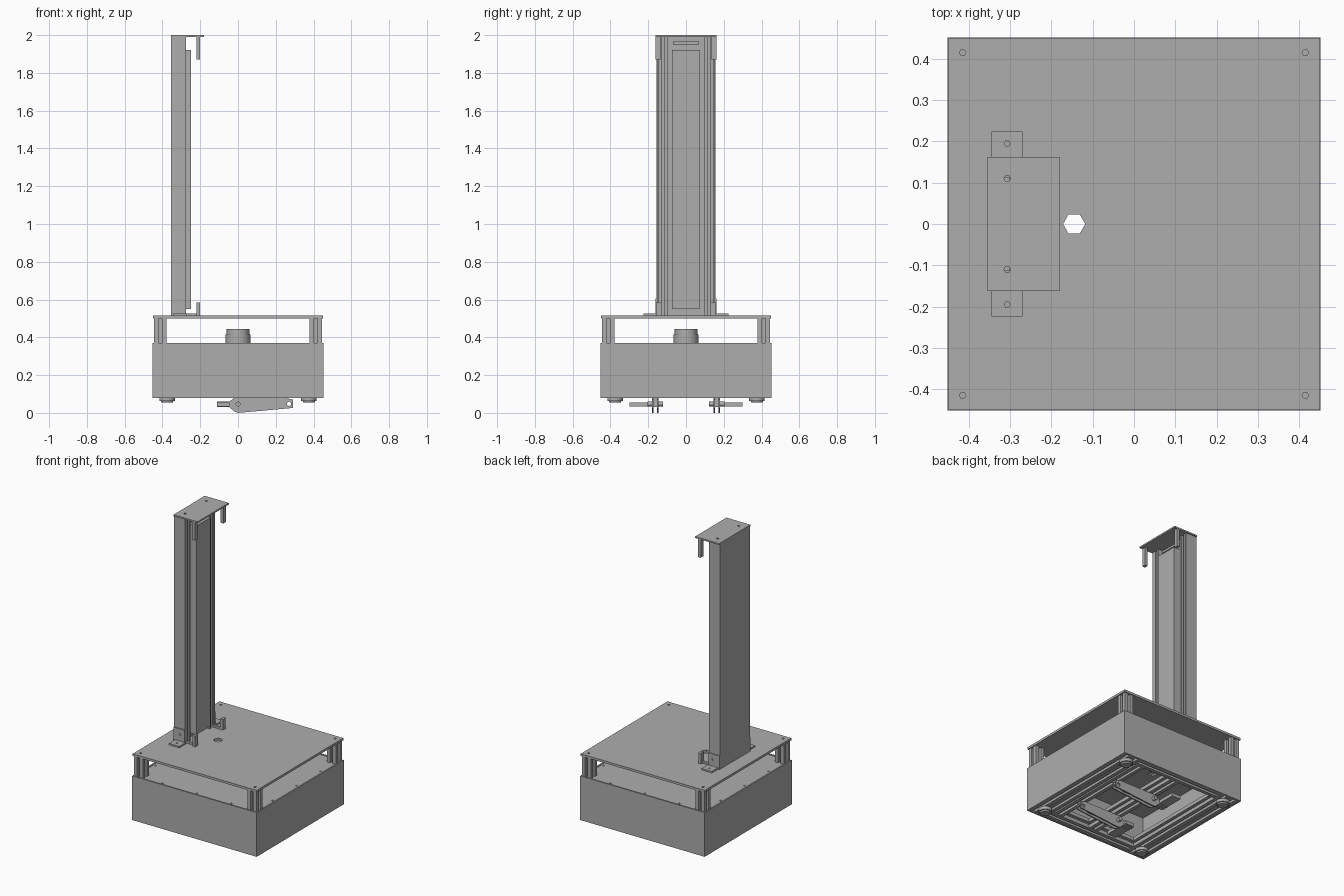
import bpy, bmesh, math
from mathutils import Matrix, Vector

cube = bpy.data.objects.get("Cube")
if cube:
    bpy.data.objects.remove(cube)

grey = bpy.data.materials.new("plain grey")
grey.use_nodes = True
COLOUR = (0.42, 0.42, 0.42, 1)
grey.diffuse_color = COLOUR
grey.node_tree.nodes["Principled BSDF"].inputs["Base Color"].default_value = COLOUR


def finish(bm, name):
    bmesh.ops.recalc_face_normals(bm, faces=bm.faces)
    me = bpy.data.meshes.new(name)
    bm.to_mesh(me)
    bm.free()
    me.materials.append(grey)
    ob = bpy.data.objects.new(name, me)
    bpy.context.collection.objects.link(ob)
    return ob


def box(name, x, y, z):
    """Box from three (low, high) ranges."""
    bm = bmesh.new()
    bmesh.ops.create_cube(bm, size=1)
    for v in bm.verts:
        v.co = Vector([(r[0] + r[1]) / 2 + c * (r[1] - r[0]) for c, r in zip(v.co, (x, y, z))])
    return finish(bm, name)


def rod(name, at, r1, length, axis="Z", r2=None, sides=24):
    turn = {"X": Matrix.Rotation(math.pi / 2, 4, "Y"), "Y": Matrix.Rotation(math.pi / 2, 4, "X"),
            "Z": Matrix.Rotation(math.pi / 2, 4, "Z")}[axis]
    bm = bmesh.new()
    bmesh.ops.create_cone(bm, cap_ends=True, segments=sides, radius1=r1, radius2=r2 or r1,
                          depth=length, matrix=Matrix.Translation(at) @ turn)
    return finish(bm, name)


def prism(name, points, depth, matrix):
    """Extrude a flat outline along its local z, then place it."""
    bm = bmesh.new()
    face = bm.faces.new([bm.verts.new((a, b, 0)) for a, b in points])
    new = bmesh.ops.extrude_face_region(bm, geom=[face])["geom"]
    bmesh.ops.translate(bm, vec=(0, 0, depth), verts=[v for v in new if isinstance(v, bmesh.types.BMVert)])
    bm.transform(matrix)
    return finish(bm, name)


def slot_beam(name, start, axis, length, a, b, slot=0.018, deep=0.018):
    """Square slotted beam, a by b in section, with one groove on each side."""
    a, b, s = a / 2, b / 2, slot / 2
    pts = []
    for k, (p, q) in enumerate([(a, b), (b, a), (a, b), (b, a)]):
        for u, v in [(p, -q), (p, -s), (p - deep, -s), (p - deep, s), (p, s)]:
            for _ in range(k):
                u, v = -v, u
            pts.append((u, v))
    turn = {"X": Matrix.Rotation(math.pi / 2, 4, "Y"), "Y": Matrix.Rotation(-math.pi / 2, 4, "X"),
            "Z": Matrix.Identity(4)}[axis]
    return prism(name, pts, length, Matrix.Translation(start) @ turn)


def drill(ob, holes):
    """Cut round or six-sided holes and bake the result."""
    for at, r, axis in holes:
        cutter = rod("cutter", at, r, 0.1, axis, sides=6)
        mod = ob.modifiers.new("hole", "BOOLEAN")
        mod.operation, mod.object, mod.solver = "DIFFERENCE", cutter, "EXACT"
        bpy.context.view_layer.update()
        me = bpy.data.meshes.new_from_object(ob.evaluated_get(bpy.context.evaluated_depsgraph_get()))
        ob.modifiers.clear()
        ob.data = me
        bpy.data.objects.remove(cutter)


SIDES = (("left", 1), ("right", -1))
CORNERS = [(sx, sy) for sx in (-1, 1) for sy in (-1, 1)]


def span(lo, hi, s):
    return tuple(sorted((lo * s, hi * s)))


# Lower housing walls
for name, s in SIDES:
    box(name + "_wall", span(0.442, 0.452, s), (-0.452, 0.452), (0.08, 0.37))
for name, s in (("back", 1), ("front", -1)):
    box(name + "_wall", (-0.442, 0.442), span(0.442, 0.452, s), (0.08, 0.37))

# Middle and top plates with drilled holes
exit_hole = (-0.145, 0)
mid = box("middle_plate", (-0.442, 0.442), (-0.442, 0.442), (0.355, 0.366))
screws = [((t, s * 0.425, 0.36), 0.006, "Z") for t in (-0.25, 0, 0.25) for s in (-1, 1)]
screws += [((y, x, 0.36), 0.006, "Z") for (x, y, _), r, a in screws]
drill(mid, screws + [((*exit_hole, 0.36), 0.027, "Z")])
top = box("top_plate", (-0.45, 0.45), (-0.45, 0.45), (0.50, 0.515))
drill(top, [((sx * 0.415, sy * 0.415, 0.51), 0.008, "Z") for sx, sy in CORNERS]
      + [((*exit_hole, 0.51), 0.027, "Z")])

# Corner posts and feet
for sx, sy in CORNERS:
    slot_beam("corner_post", (sx * 0.412, sy * 0.412, 0.366), "Z", 0.134, 0.065, 0.065)
    foot = (sx * 0.375, sy * 0.375)
    rod("foot_collar", (*foot, 0.072), 0.041, 0.02)
    rod("foot_pad", (*foot, 0.059), 0.030, 0.010, r2=0.034)

# Slotted floor frame
for s in (-1, 1):
    for d in (0.412, 0.345):
        slot_beam("frame_side_beam", (s * d, -0.44, 0.115), "Y", 0.88, 0.065, 0.065)
    slot_beam("frame_end_beam", (-0.312, s * 0.409, 0.115), "X", 0.624, 0.065, 0.065)
for x in (0.0, 0.27):
    slot_beam("cross_beam", (x, -0.376, 0.115), "Y", 0.752, 0.065, 0.065)

# Central drum
rod("drum_base", (0, 0, 0.39), 0.066, 0.048, sides=32)
rod("drum_cap", (0, 0, 0.428), 0.061, 0.034, sides=32)

# Two pivoting arms under the floor
ARM = [(-0.11, 0.03), (-0.045, 0.03), (-0.02, 0.008), (0.0, 0.0), (0.29, 0.026), (0.29, 0.07),
       (0.25, 0.08), (-0.02, 0.08), (-0.045, 0.06), (-0.11, 0.06)]
upright = Matrix.Rotation(math.pi / 2, 4, "X")
for name, s in (("back", 1), ("front", -1)):
    for y in (0.150, 0.177):
        arm = prism(name + "_arm_plate", ARM, 0.008, Matrix.Translation((0, s * y + 0.004, 0)) @ upright)
        drill(arm, [((0.27, s * y, 0.048), 0.012, "Y")])
    box(name + "_arm_tread", (-0.11, -0.045), span(0.13, 0.30, s), (0.034, 0.056))
    rod(name + "_arm_pin", (0, s * 0.163, 0.047), 0.013, 0.08, "Y", sides=12)
    box(name + "_arm_spacer", (0.03, 0.22), span(0.154, 0.173, s), (0.03, 0.082))

# Tower cover and body
LOW, HIGH = 0.515, 1.99
box("tower_back_cover", (-0.355, -0.345), (-0.155, 0.155), (LOW, HIGH))
box("tower_core", (-0.345, -0.305), (-0.1, 0.1), (LOW, HIGH))
box("tower_panel", (-0.305, -0.25), (-0.074, 0.074), (0.55, 1.92))
box("tower_top_strip", (-0.305, -0.278), (-0.07, 0.07), (1.95, 1.965))
for name, s in SIDES:
    box("tower_side_cover", (-0.355, -0.275), span(0.147, 0.155, s), (LOW, HIGH))
    slot_beam("tower_rail", (-0.31, s * 0.122, LOW), "Z", HIGH - LOW, 0.07, 0.046, 0.016, 0.014)

    # Mounting brackets at the tower foot
    flange = box("bracket_flange", (-0.345, -0.27), span(0.155, 0.224, s), (LOW, LOW + 0.01))
    drill(flange, [((-0.307, s * 0.195, 0.52), 0.007, "Z")])
    tab = box("bracket_tab", (-0.355, -0.275), span(0.155, 0.161, s), (LOW, 0.605))
    drill(tab, [((-0.307, s * 0.158, 0.57), 0.008, "Y")])

    # Guide fingers at both ends of the tower
    box("upper_finger", (-0.22, -0.2), span(0.135, 0.161, s), (1.87, HIGH))
    box("lower_finger", (-0.22, -0.2), span(0.13, 0.158, s), (LOW, 0.585))
    box("lower_finger_foot", (-0.275, -0.2), span(0.13, 0.145, s), (LOW, LOW + 0.012))

# Tower lid
lid = box("tower_lid", (-0.355, -0.18), (-0.162, 0.162), (HIGH, 2.0))
drill(lid, [((-0.307, s * 0.11, 2.0), 0.008, "Z") for s in (-1, 1)])
